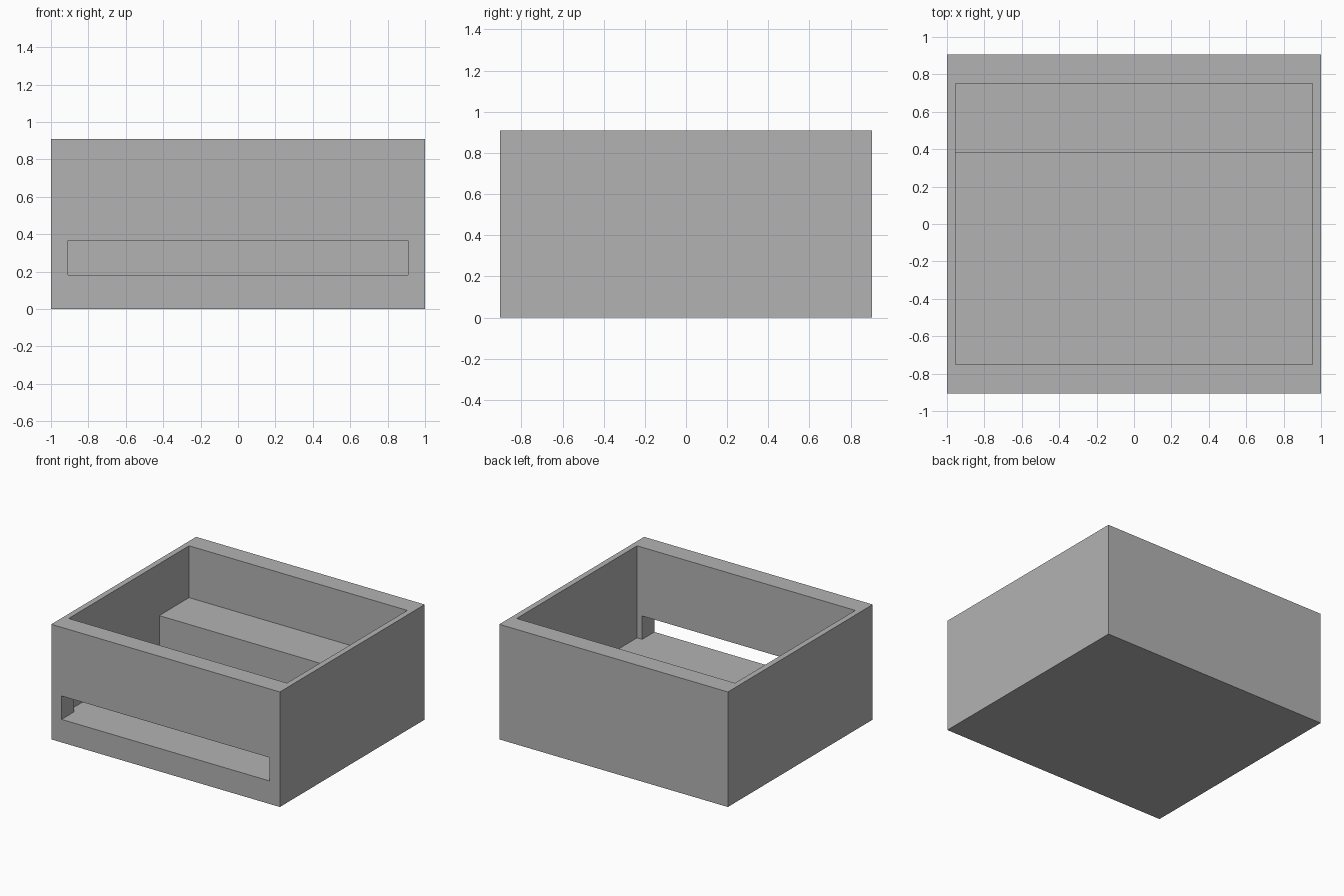
import bpy
import bmesh
from mathutils import Vector

default = bpy.data.objects.get("Cube")
if default:
    bpy.data.objects.remove(default, do_unlink=True)

WIDTH, DEPTH, HEIGHT = 2.0, 1.81, 0.91
FLOOR, SHELF = 0.182, 0.5
INNER_X, INNER_Y, SHELF_Y = 0.955, 0.752, 0.38
SLOT_X, SLOT_TOP = 0.91, 0.367

grey = bpy.data.materials.new("plain grey")
grey.use_nodes = True
colour = (0.45, 0.45, 0.45, 1)
grey.diffuse_color = colour
grey.node_tree.nodes["Principled BSDF"].inputs["Base Color"].default_value = colour


def prism(name, profile, half_width):
    """Extrude a (y, z) side profile across x."""
    bm = bmesh.new()
    face = bm.faces.new([bm.verts.new((-half_width, y, z)) for y, z in profile])
    side = bmesh.ops.extrude_face_region(bm, geom=[face])["geom"]
    verts = [v for v in side if isinstance(v, bmesh.types.BMVert)]
    bmesh.ops.translate(bm, verts=verts, vec=Vector((2 * half_width, 0, 0)))
    bmesh.ops.recalc_face_normals(bm, faces=bm.faces)
    mesh = bpy.data.meshes.new(name)
    bm.to_mesh(mesh)
    bm.free()
    mesh.materials.append(grey)
    obj = bpy.data.objects.new(name, mesh)
    bpy.context.collection.objects.link(obj)
    return obj


def rect(y0, y1, z0, z1):
    return [(y0, z0), (y1, z0), (y1, z1), (y0, z1)]


def cut(target, cutter):
    cutter.hide_render = True
    mod = target.modifiers.new(cutter.name, "BOOLEAN")
    mod.operation, mod.solver, mod.object = "DIFFERENCE", "EXACT", cutter
    bpy.context.view_layer.objects.active = target
    bpy.ops.object.modifier_apply(modifier=mod.name)
    bpy.data.objects.remove(cutter, do_unlink=True)


# Solid outer block
box = prism("open_box", rect(-DEPTH / 2, DEPTH / 2, 0, HEIGHT), WIDTH / 2)

# Open cavity, stepped to leave a raised shelf along the back
above = HEIGHT + 0.2
cavity = prism("cavity_cutter", [
    (-INNER_Y, FLOOR), (SHELF_Y, FLOOR), (SHELF_Y, SHELF),
    (INNER_Y, SHELF), (INNER_Y, above), (-INNER_Y, above)], INNER_X)
cut(box, cavity)

# Wide slot through the front wall, level with the floor
slot = prism("slot_cutter", rect(-DEPTH / 2 - 0.2, -INNER_Y + 0.2, FLOOR, SLOT_TOP), SLOT_X)
cut(box, slot)
